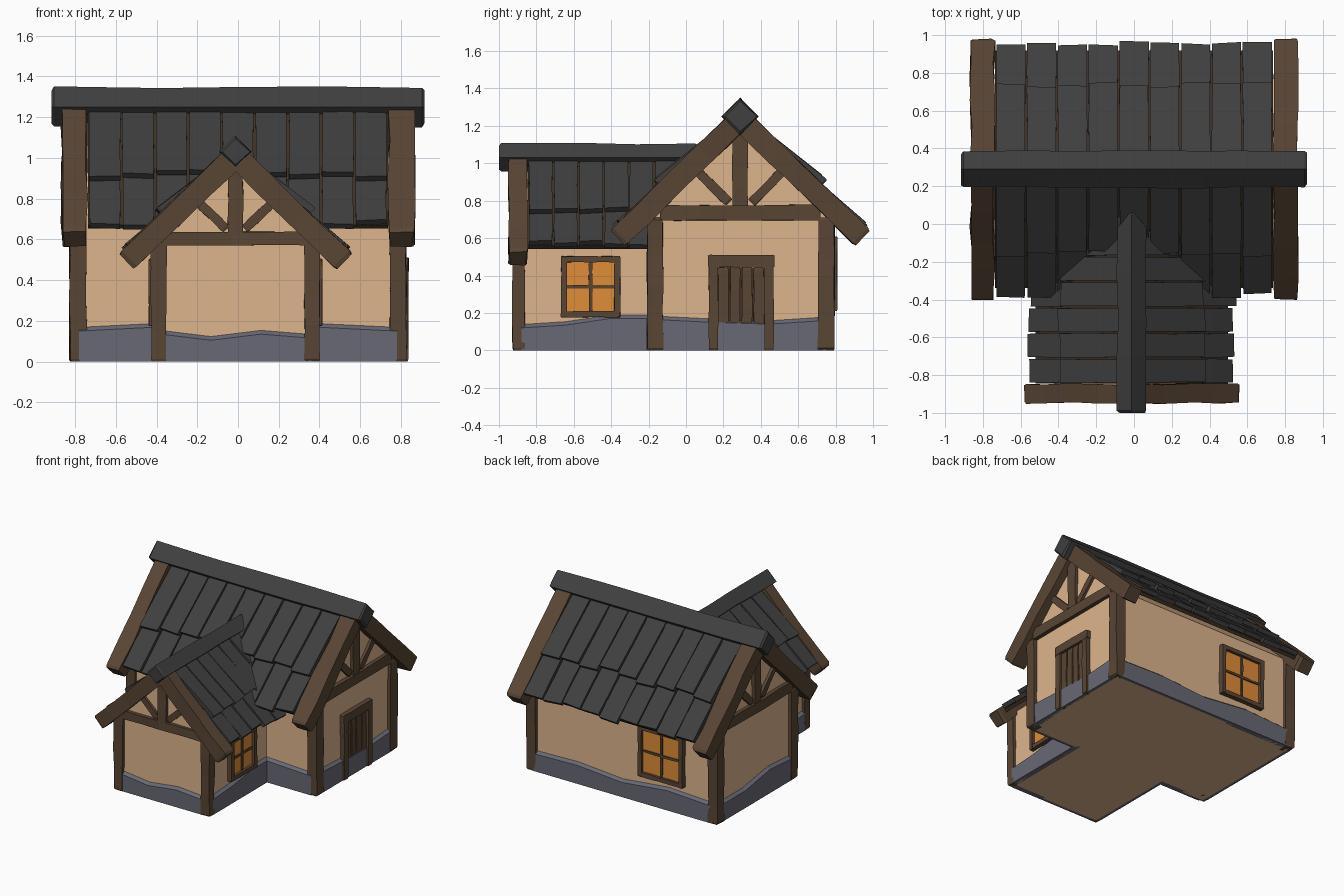
import bpy, bmesh, math, random
from mathutils import Vector as V

if "Cube" in bpy.data.objects:
    bpy.data.objects.remove(bpy.data.objects["Cube"])

random.seed(4)
X, Y, Z = V((1, 0, 0)), V((0, 1, 0)), V((0, 0, 1))


def mat(name, r, g, b):
    m = bpy.data.materials.new(name)
    m.diffuse_color = (r, g, b, 1)
    m.use_nodes = True
    m.node_tree.nodes["Principled BSDF"].inputs["Base Color"].default_value = m.diffuse_color
    return m


PLASTER = mat("plaster", .73, .46, .27)
STONE = mat("stone", .14, .14, .18)
WOOD = mat("wood", .10, .06, .035)
DARK = mat("dark_wood", .05, .03, .018)
SLATE = mat("slate", .05, .05, .05)
GLASS = mat("glass", .74, .27, .04)


def loft(name, rings, material):
    """Skin matching rings of points and cap both ends."""
    bm = bmesh.new()
    vs = [[bm.verts.new(p) for p in r] for r in rings]
    n = len(vs[0])
    for a, b in zip(vs, vs[1:]):
        for i in range(n):
            j = (i + 1) % n
            bm.faces.new((a[i], a[j], b[j], b[i]))
    bm.faces.new(vs[0])
    bm.faces.new(vs[-1])
    bmesh.ops.recalc_face_normals(bm, faces=bm.faces)
    me = bpy.data.meshes.new(name)
    bm.to_mesh(me)
    bm.free()
    me.materials.append(material)
    ob = bpy.data.objects.new(name, me)
    bpy.context.collection.objects.link(ob)
    return ob


def beam(name, a, b, u, wu, wv, material=WOOD, jit=.004, cuts=3, diamond=False, cham=.012):
    """Hewn timber from a to b; u is one cross-section axis, wu and wv the widths."""
    a, b = V(a), V(b)
    d = (b - a).normalized()
    v = d.cross(u).normalized()
    ln = (b - a).length
    sec = [(1, 0), (0, 1), (-1, 0), (0, -1)] if diamond else [(1, 1), (-1, 1), (-1, -1), (1, -1)]
    stops = [(0, .88), (cham, 1)] + [(ln * (i + random.uniform(-.25, .25)) / (cuts + 1), 1)
                                     for i in range(1, cuts + 1)] + [(ln - cham, 1), (ln, .88)]
    rings = []
    for t, s in stops:
        rings.append([a + d * t + u * (su * wu / 2 * s - su * random.uniform(0, jit) * 2)
                      + v * (sv * wv / 2 * s - sv * random.uniform(0, jit) * 2) for su, sv in sec])
    return loft(name, rings, material)


def box(name, c, u, v, w, su, sv, sw, material):
    c = V(c)
    q = [u * (i * su / 2) + v * (j * sv / 2) for i, j in ((1, 1), (-1, 1), (-1, -1), (1, -1))]
    return loft(name, [[c + p + w * (k * sw / 2) for p in q] for k in (-1, 1)], material)


def window(name, c, n, w, h):
    """c is the centre on the wall surface, n the outward normal."""
    c, s = V(c), Z.cross(n)
    box(name + "_glass", c, s, n, Z, w - .06, .02, h - .06, GLASS)
    for k in (-1, 1):
        e = c + s * k * (w / 2 - .018)
        beam(name + "_frame_side", e - Z * h / 2, e + Z * h / 2, s, .036, .07, jit=.002, cham=.006)
        e = c + Z * k * (h / 2 - .018)
        beam(name + "_frame_rail", e - s * (w / 2 - .01), e + s * (w / 2 - .01), Z, .036, .066, jit=.002, cham=.006)
    beam(name + "_mullion", c - Z * (h / 2 - .03), c + Z * (h / 2 - .03), s, .022, .04, jit=.002)
    beam(name + "_crossbar", c - s * (w / 2 - .03), c + s * (w / 2 - .03), Z, .022, .04, jit=.002)


def plinth(name, a, b, n, tops):
    """Stone footing along a wall with an uneven, sloping top."""
    a, b = V(a), V(b)
    rings = []
    for i, h in enumerate(tops):
        p = a.lerp(b, i / (len(tops) - 1))
        rings.append([p - n * .02, p + n * .022, p + n * .022 + Z * (h - .015), p - n * .02 + Z * (h + .02)])
    loft(name, rings, STONE)


SL = math.atan(.97)


def roof(name, apex, r, s, start, width, n_up, n_low, split, end, slab_len):
    """Two courses of slates on both slopes. r: ridge direction, s: sideways direction."""
    apex = V(apex)
    for side in (-1, 1):
        down = s * side * math.cos(SL) - Z * math.sin(SL)
        nor = s * side * math.sin(SL) + Z * math.cos(SL)
        k = 1 / math.cos(SL)
        rows = ((n_up, .04, split, -.028, .026), (n_low, split - .06, end, -.016, .007))
        for row, (n, o0, o1, h0, h1) in enumerate(rows):
            for i in range(n):
                r0, r1 = start + i * width + .002, start + (i + 1) * width - .002
                e = o1 + random.uniform(-.018, .015)
                sk = random.uniform(-.006, .006)
                lift = random.uniform(-.004, .004)
                rings = []
                for t in (0, .55, 1):
                    o = (o0 + (e - o0) * t) * k
                    h = h0 + (h1 - h0) * t + lift
                    j0, j1 = random.uniform(0, .006), random.uniform(0, .006)
                    rings.append([apex + r * q + down * (o + sk * g * t) + nor * hh for q, hh, g in (
                        (r0 + j0, h, 1), (r1 - j1, h, -1), (r1 - j1, h - .032, -1), (r0 + j0, h - .032, 1))])
                loft(f"{name}_slate_{row}", rings, SLATE)
        o = (end - .015) * k
        box(name + "_boarding", apex + r * (start + slab_len / 2) + down * o / 2 - nor * .043,
            r, down, nor, slab_len, o, .026, DARK)


def truss(name, c, s, n, span, base, thick, apex_z, end, bw, depth, bdepth, kw, br):
    """Gable timbers: barge boards, tie beam, king post and two braces."""
    c = V(c)
    beam(name + "_tie_beam", c - s * span + Z * base, c + s * span + Z * base, Z, thick, depth)
    beam(name + "_king_post", c + Z * base, c + Z * (apex_z - .02), s, kw, depth * .94)
    for k in (-1, 1):
        top = c + Z * apex_z
        beam(name + "_barge_board", top, top + s * k * end - Z * end * .97, n, bdepth, bw, jit=.005, cham=.02)
        (x0, z0), (x1, z1) = br
        beam(name + "_brace", c + s * k * x0 + Z * z0, c + s * k * x1 + Z * z1, n, depth * .8, kw * .62, jit=.003)


# Plastered bodies: gabled profiles swept along each ridge
CX, RY = -.012, .29
prof = [(-.48, 0), (-.48, .72), (0, 1.19), (.48, .72), (.48, 0)]
loft("main_walls", [[(x, RY + p, z) for p, z in prof] for x in (-.8, .8)], PLASTER)
prof = [(-.39, 0), (-.39, .59), (0, .97), (.39, .59), (.39, 0)]
loft("wing_walls", [[(CX + p, y, z) for p, z in prof] for y in (-.9, -.12)], PLASTER)

# Stone footings
plinth("footing_right", (.8, -.17, 0), (.8, .75, 0), X, [.18, .165, .155, .175])
plinth("footing_left", (-.8, -.17, 0), (-.8, .75, 0), -X, [.18, .2, .15, .15])
plinth("footing_back", (-.78, .77, 0), (.78, .77, 0), Y, [.15, .17, .13, .16, .15])
plinth("footing_front_right", (.37, -.19, 0), (.78, -.19, 0), -Y, [.185, .165])
plinth("footing_front_left", (-.78, -.19, 0), (-.39, -.19, 0), -Y, [.165, .185])
plinth("footing_wing_front", (-.38, -.9, 0), (.36, -.9, 0), -Y, [.15, .12, .15, .13])
plinth("footing_wing_right", (.378, -.88, 0), (.378, -.17, 0), X, [.135, .15, .185, .185])
plinth("footing_wing_left", (-.402, -.88, 0), (-.402, -.17, 0), -X, [.15, .13, .16, .185])

# Corner posts
for x in (-.785, .785):
    for y in (-.165, .75):
        beam("main_corner_post", (x, y, 0), (x, y, .71), X, .09, .095)
for x in (-.39, .363):
    beam("wing_corner_post", (x, -.893, 0), (x, -.893, .59), X, .082, .075)

# Gable timbers
for k in (-1, 1):
    truss("main_gable", (k * .79, RY, 0), Y, X, .43, .735, .09, 1.235, .655, .125, .085, .09, .09,
          ((.06, .79), (.25, .98)))
# Broad barge boards overhang the end walls
for ob in [o for o in bpy.data.objects if o.name.startswith("main_gable_barge")]:
    for v in ob.data.vertices:
        s = 1 if v.co.x > 0 else -1
        v.co.x = s * (.803 + (s * v.co.x - .79) * 1.55)
truss("wing_gable", (CX, -.898, 0), X, Y, .38, .605, .075, 1.01, .535, .12, .065, .11, .08,
      ((.045, .65), (.20, .80)))

# Roofs and ridge beams
roof("main_roof", (0, RY, 1.323), X, Y, -.735, .1633, 9, 9, .43, .665, 1.47)
roof("wing_roof", (CX, 0, 1.095), Y, X, -.845, .135, 7, 5, .375, .545, .7)
beam("main_ridge", (-.915, RY, 1.25), (.915, RY, 1.25), Z, .205, .205, SLATE, .006, 5, True)
beam("wing_ridge", (CX, -1, 1.03), (CX, .06, 1.03), Z, .165, .165, SLATE, .006, 3, True)

# Windows
window("wing_window_right", (.38, -.51, .34), X, .32, .33)
window("wing_window_left", (-.404, -.51, .34), -X, .32, .33)
window("back_window", (-.34, .775, .41), Y, .39, .40)

# Plank door
for y in (.147, .443):
    beam("door_jamb", (.805, y, 0), (.805, y, .5), X, .065, .054, jit=.002)
beam("door_lintel", (.805, .118, .477), (.805, .472, .477), X, .068, .07, jit=.002)
box("door_backing", (.8, .295, .22), X, Y, Z, .016, .26, .44, DARK)
for i in range(4):
    y = .2 + i * .063
    beam("door_plank", (.806, y, .005), (.806, y, .445), X, .03, .058, jit=.002)
